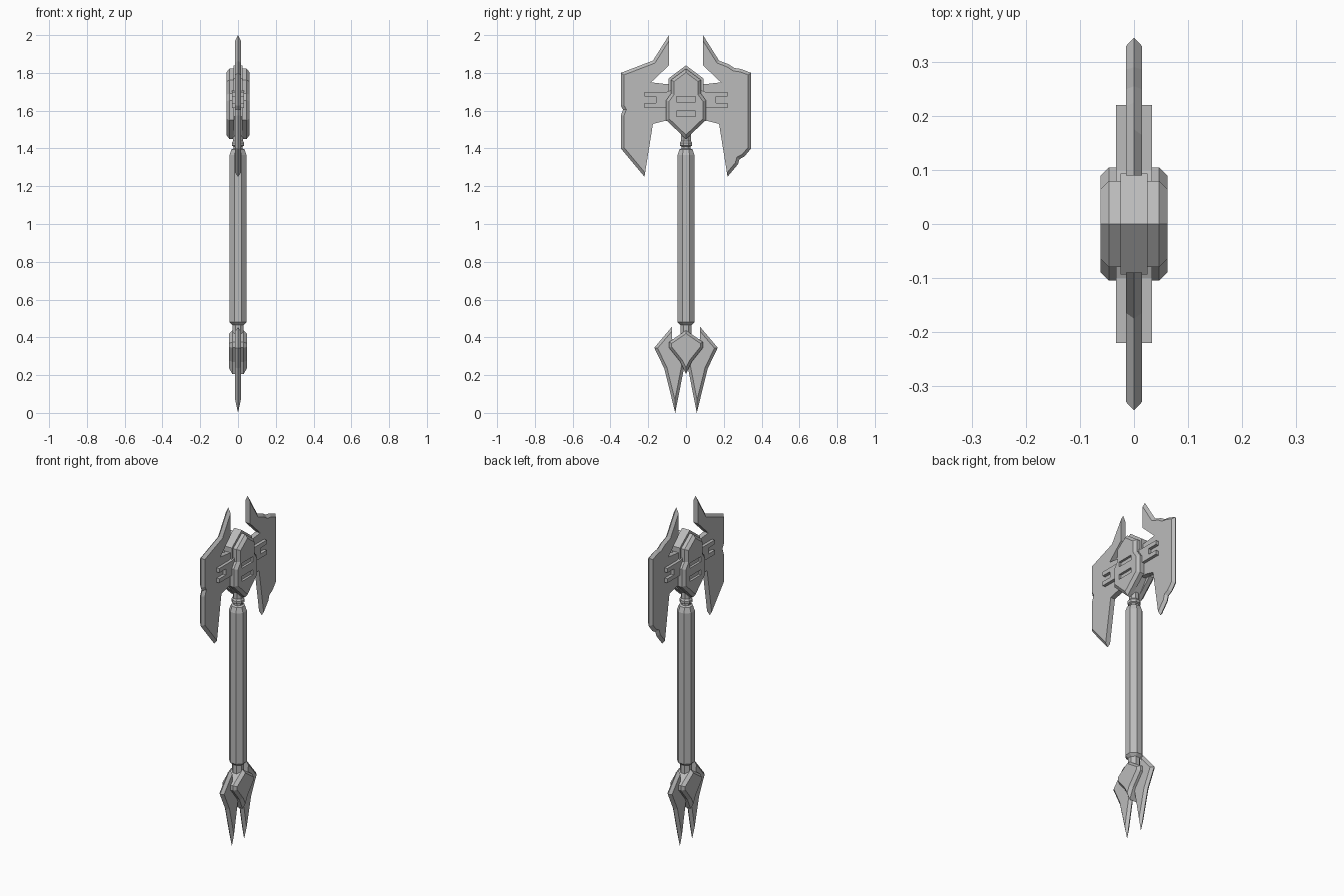
import bpy, bmesh, math
from mathutils import Vector
from mathutils.geometry import intersect_line_line_2d  # noqa: F401

cube = bpy.data.objects.get("Cube")
if cube:
    bpy.data.objects.remove(cube, do_unlink=True)

steel = bpy.data.materials.new("steel_grey")
steel.use_nodes = True
GREY = (0.5, 0.5, 0.5, 1)
steel.diffuse_color = GREY
steel.node_tree.nodes["Principled BSDF"].inputs["Base Color"].default_value = GREY


def inset(loop, widths):
    """Move every edge of a (y, z) outline inwards by its own width."""
    pts = [Vector(p) for p in loop]
    n = len(pts)
    area = sum(pts[i - 1].cross(pts[i]) for i in range(n))
    side = 1 if area > 0 else -1
    lines = []
    for i in range(n):
        d = (pts[(i + 1) % n] - pts[i]).normalized()
        normal = Vector((-d.y, d.x)) * side
        lines.append((pts[i] + normal * widths[i], d))
    result = []
    for i in range(n):
        (p, d), (q, e) = lines[i - 1], lines[i]
        cross = d.cross(e)
        result.append(q if abs(cross) < 1e-5 else p + d * ((q - p).cross(e) / cross))
    return result


def loft(name, levels):
    """Join matching (y, z) outlines placed at a series of x positions."""
    bm = bmesh.new()
    rings = [[bm.verts.new((x, p[0], p[1])) for p in loop] for x, loop in levels]
    n = len(rings[0])
    for a, b in zip(rings, rings[1:]):
        for i in range(n):
            j = (i + 1) % n
            bm.faces.new((a[i], a[j], b[j], b[i]))
    bm.faces.new(rings[0])
    bm.faces.new(rings[-1])
    bmesh.ops.recalc_face_normals(bm, faces=bm.faces)
    mesh = bpy.data.meshes.new(name)
    bm.to_mesh(mesh)
    bm.free()
    mesh.materials.append(steel)
    obj = bpy.data.objects.new(name, mesh)
    bpy.context.collection.objects.link(obj)
    return obj


def sharpened(name, loop, bevelled, width, half):
    """Flat blade whose first edges are ground to a centre ridge."""
    widths = [width if i < bevelled else 0 for i in range(len(loop))]
    face = inset(loop, widths)
    return loft(name, [(-half, face), (0, loop), (half, face)])


def flip(loop, s):
    return [(s * y, z) for y, z in loop]


def symmetric(half):
    """Complete an outline whose first and last points lie on the centre line."""
    return half + [(-y, z) for y, z in half[-2:0:-1]]


# Axe blades: ground edge first, then the inner edge and web
top_edge = [(0.09, 2.0), (0.175, 1.865)]
inner = [(0.22, 1.25), (0.175, 1.53), (0.115, 1.545), (0.04, 1.55),
         (0.04, 1.745), (0.10, 1.74), (0.185, 1.75), (0.09, 1.84)]
back_edge = top_edge + [(0.225, 1.846), (0.255, 1.826), (0.29, 1.821), (0.345, 1.80),
                        (0.345, 1.40), (0.31, 1.358), (0.283, 1.343), (0.275, 1.316)]
front_edge = top_edge + [(0.345, 1.80), (0.345, 1.625), (0.333, 1.605),
                         (0.345, 1.575), (0.345, 1.40)]
for name, s, edge in (("back_blade", 1, back_edge), ("front_blade", -1, front_edge)):
    sharpened(name, flip(edge + inner, s), len(edge), 0.016, 0.015)

# Forked brackets gripping the blades
bracket = [(0.05, 1.72), (0.10, 1.70), (0.22, 1.70), (0.22, 1.675), (0.16, 1.675),
           (0.16, 1.64), (0.22, 1.64), (0.22, 1.615), (0.10, 1.615), (0.05, 1.60)]
for name, s in (("back_bracket", 1), ("front_bracket", -1)):
    shape = flip(bracket, s)
    loft(name, [(-0.033, shape), (0.033, shape)])

# Head core between the two cheek plates
core = symmetric([(0, 1.84), (0.093, 1.77), (0.093, 1.57), (0, 1.44)])
loft("head_core", [(-0.025, core), (0.025, core)])

# Chamfered cheek plates with two slots each
cheek = symmetric([(0, 1.822), (0.08, 1.762), (0.08, 1.69), (0.105, 1.655),
                   (0.105, 1.55), (0, 1.45)])
cheek_face = inset(cheek, [0.016] * len(cheek))
for name, s in (("left_cheek", 1), ("right_cheek", -1)):
    plate = loft(name, [(s * 0.02, cheek), (s * 0.046, cheek), (s * 0.062, cheek_face)])
    for z in (1.66, 1.583):
        slot = symmetric([(0, z + 0.015), (0.05, z + 0.015), (0.05, z - 0.015), (0, z - 0.015)])
        cutter = loft("slot_cutter", [(s * 0.048, slot), (s * 0.08, slot)])
        cutter.hide_render = True
        mod = plate.modifiers.new("slot", "BOOLEAN")
        mod.operation = "DIFFERENCE"
        mod.solver = "EXACT"
        mod.object = cutter
        bpy.context.view_layer.objects.active = plate
        bpy.ops.object.modifier_apply(modifier=mod.name)
        bpy.data.objects.remove(cutter, do_unlink=True)


# Eight-sided shaft with stepped necks
def shaft(name, profile, sides=8):
    bm = bmesh.new()
    rings = []
    for apothem, z in profile:
        r = apothem / math.cos(math.pi / sides)
        turns = [2 * math.pi * (i + 0.5) / sides for i in range(sides)]
        rings.append([bm.verts.new((r * math.cos(t), r * math.sin(t), z)) for t in turns])
    for a, b in zip(rings, rings[1:]):
        for i in range(sides):
            j = (i + 1) % sides
            bm.faces.new((a[i], a[j], b[j], b[i]))
    bm.faces.new(rings[0])
    bm.faces.new(rings[-1])
    bmesh.ops.recalc_face_normals(bm, faces=bm.faces)
    mesh = bpy.data.meshes.new(name)
    bm.to_mesh(mesh)
    bm.free()
    mesh.materials.append(steel)
    bpy.context.collection.objects.link(bpy.data.objects.new(name, mesh))


shaft("handle", [(0.03, 0.38), (0.03, 0.465), (0.045, 0.48), (0.045, 1.365),
                 (0.035, 1.395), (0.024, 1.4), (0.024, 1.41), (0.033, 1.415),
                 (0.033, 1.43), (0.026, 1.44), (0.026, 1.48)])

# Pommel spikes
spike = [(0.075, 0.455), (0.168, 0.345), (0.115, 0.235), (0.057, 0.0),
         (0.008, 0.25), (0.03, 0.36), (0.072, 0.37)]
for name, s in (("back_spike", 1), ("front_spike", -1)):
    sharpened(name, flip(spike, s), 4, 0.015, 0.015)

# Pommel boss with chamfered faces
boss = symmetric([(0, 0.437), (0.09, 0.375), (0.09, 0.345), (0.03, 0.27), (0, 0.205)])
boss_face = inset(boss, [0.014] * len(boss))
loft("pommel_boss", [(-0.048, boss_face), (-0.03, boss), (0.03, boss), (0.048, boss_face)])
